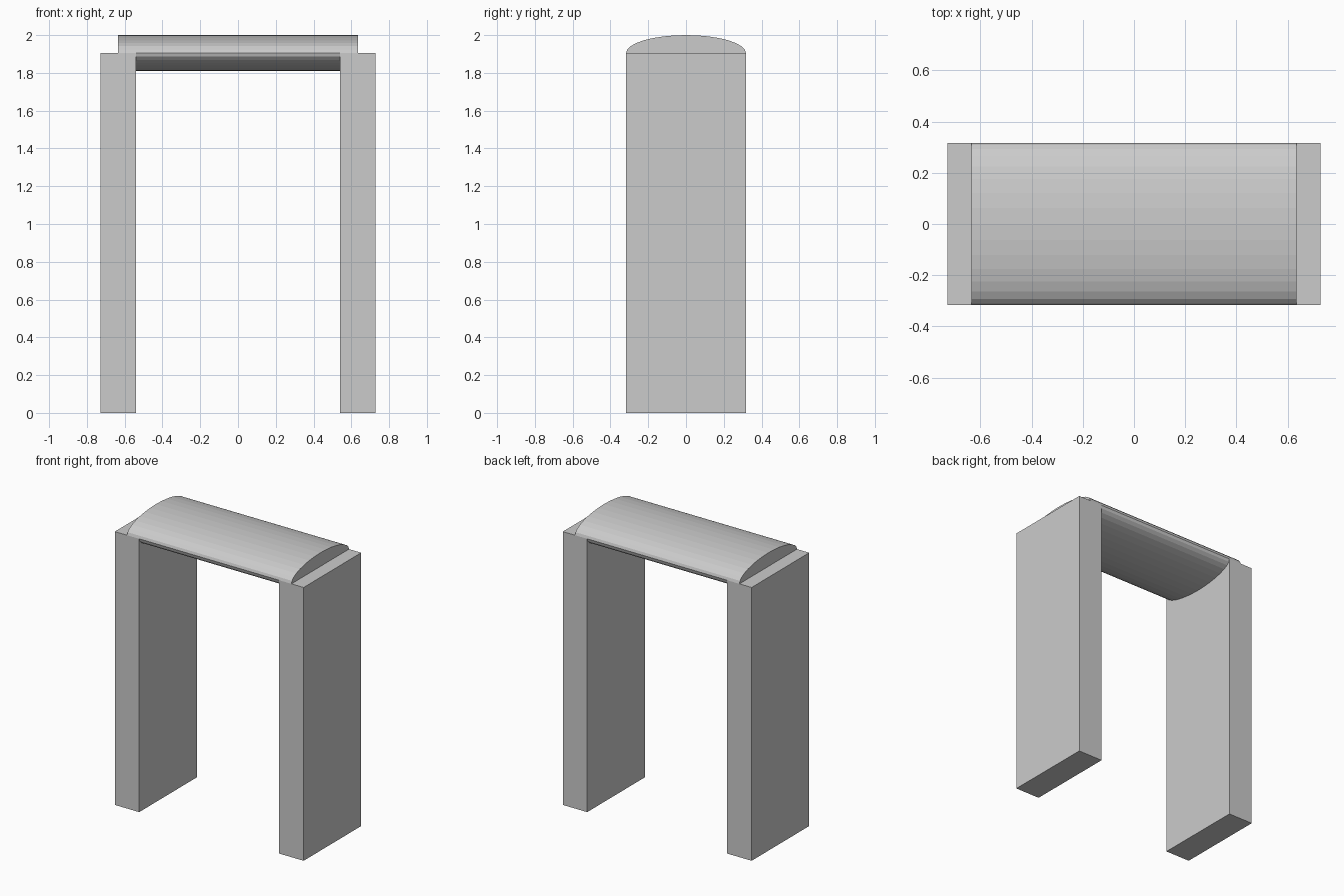
import bpy
from math import pi

if "Cube" in bpy.data.objects:
    bpy.data.objects.remove(bpy.data.objects["Cube"])

HALF_DEPTH = 0.317
LEG_TOP = 1.905
LEG_IN, LEG_OUT = 0.54, 0.728


def apply_transform(obj, name):
    obj.name = name
    bpy.ops.object.transform_apply(location=False, rotation=True, scale=True)
    return obj


# Two slab legs
for side, name in ((-1, "left_leg"), (1, "right_leg")):
    bpy.ops.mesh.primitive_cube_add(
        size=1, location=(side * (LEG_IN + LEG_OUT) / 2, 0, LEG_TOP / 2))
    leg = bpy.context.object
    leg.scale = (LEG_OUT - LEG_IN, HALF_DEPTH * 2, LEG_TOP)
    apply_transform(leg, name)

# Flattened cylinder crossbar, sunk halfway into the leg tops
bpy.ops.mesh.primitive_cylinder_add(
    vertices=32, radius=1, depth=1.268, location=(0, 0, LEG_TOP),
    rotation=(0, pi / 2, 0))
bar = apply_transform(bpy.context.object, "crossbar")
bar.scale = (1, HALF_DEPTH, 2 - LEG_TOP)
apply_transform(bar, "crossbar")
